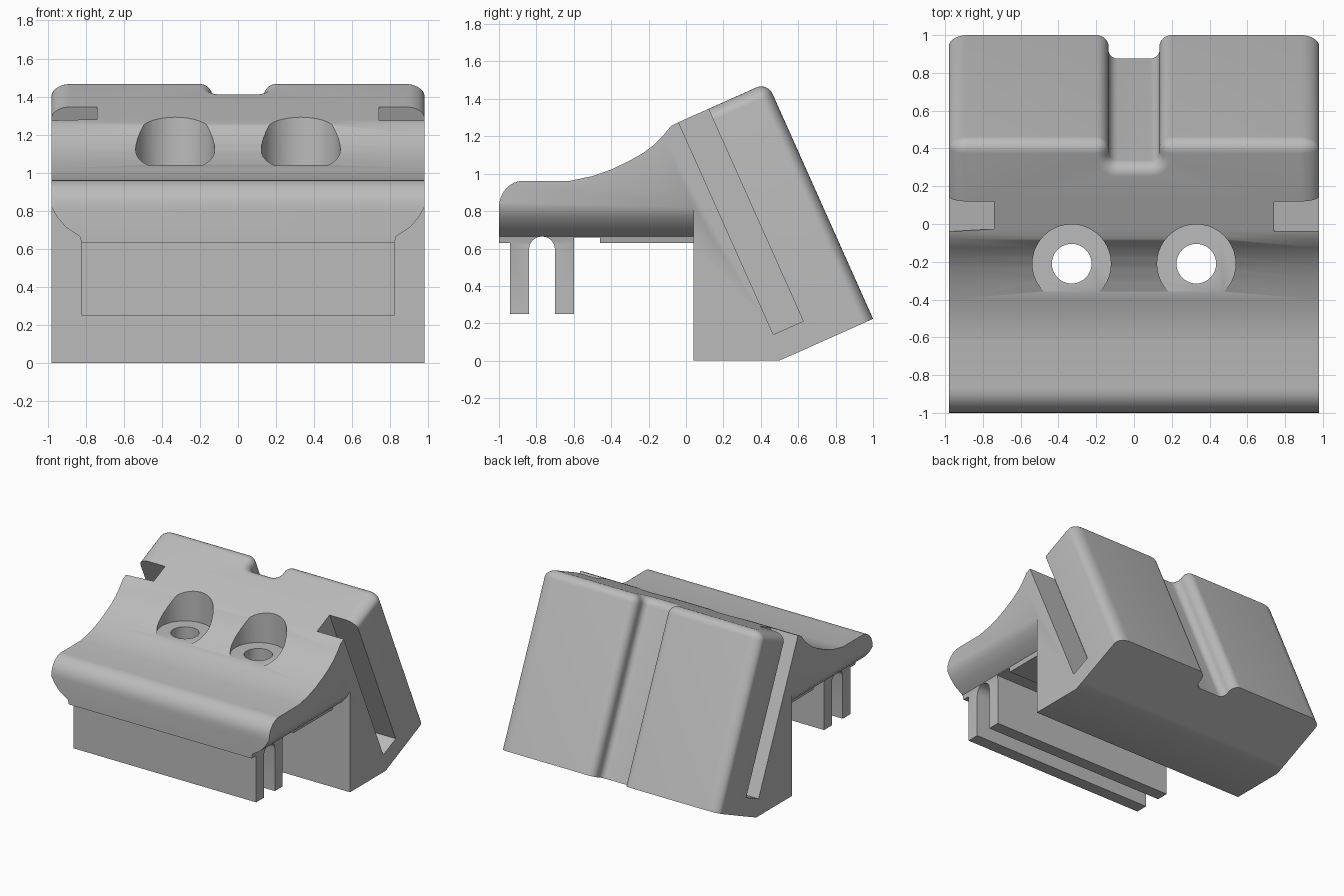
import bpy, bmesh
from math import sin, cos, pi, radians
from mathutils import Vector

if "Cube" in bpy.data.objects:
    bpy.data.objects.remove(bpy.data.objects["Cube"])

grey = bpy.data.materials.new("plain grey")
grey.use_nodes = True
grey.diffuse_color = (0.5, 0.5, 0.5, 1)
grey.node_tree.nodes["Principled BSDF"].inputs["Base Color"].default_value = (0.5, 0.5, 0.5, 1)

HALF = 0.98                       # half width
ORIGIN = Vector((0, -0.04, 1.275))
U = Vector((0, 0.913, 0.408))     # across the tilted block, toward its back
D = Vector((0, 0.408, -0.913))    # down along the tilted block
LENGTH = 1.384


def tilted(x, u, t):
    return ORIGIN + Vector((x, 0, 0)) + U * u + D * t


def loft(name, rings):
    """Closed solid through rings of equal point count."""
    bm = bmesh.new()
    loops = [[bm.verts.new(p) for p in ring] for ring in rings]
    n = len(loops[0])
    for a, b in zip(loops, loops[1:]):
        for i in range(n):
            bm.faces.new((a[i], a[(i + 1) % n], b[(i + 1) % n], b[i]))
    bm.faces.new(loops[0][::-1])
    bm.faces.new(loops[-1])
    bmesh.ops.remove_doubles(bm, verts=bm.verts, dist=0.0001)
    bmesh.ops.recalc_face_normals(bm, faces=bm.faces)
    mesh = bpy.data.meshes.new(name)
    bm.to_mesh(mesh)
    bm.free()
    mesh.materials.append(grey)
    obj = bpy.data.objects.new(name, mesh)
    bpy.context.collection.objects.link(obj)
    return obj


def arc(cy, cz, ry, rz, start, end, n=8):
    angles = [radians(start + (end - start) * i / n) for i in range(n + 1)]
    return [(cy + ry * cos(a), cz + rz * sin(a)) for a in angles]


def combine(target, tool, operation):
    tool.hide_render = True
    mod = target.modifiers.new(operation, 'BOOLEAN')
    mod.operation, mod.solver, mod.object = operation, 'EXACT', tool
    bpy.context.view_layer.objects.active = target
    bpy.ops.object.modifier_apply(modifier=mod.name)
    bpy.data.objects.remove(tool)


# Side profile: foot, tilted joint, coved arm, rounded nose, two hanging ribs
joint = [tilted(0, 0.1, t) for t in (LENGTH, 0)]
profile = [(0.04, 0), (0.497, 0)] + [(p.y, p.z) for p in joint]
profile += [(-0.04, 1.275), (-0.08, 1.255), (-0.125, 1.2), (-0.17, 1.155), (-0.23, 1.11),
            (-0.3, 1.07), (-0.4, 1.022), (-0.5, 0.987), (-0.62, 0.962)]
profile += arc(-0.87, 0.82, 0.13, 0.142, 90, 180)
profile += [(-1, 0.63), (-0.94, 0.63), (-0.94, 0.25), (-0.84, 0.25)]
profile += arc(-0.77, 0.595, 0.07, 0.07, 180, 0)
profile += [(-0.7, 0.25), (-0.6, 0.25), (-0.6, 0.66), (-0.46, 0.66), (-0.46, 0.63), (0.04, 0.63)]
body = loft("clamp_body", [[(x, y, z) for y, z in profile] for x in (-HALF, HALF)])

# Trim the arm's lower side corners and the rib ends
edge = [(1.2, 0.82), (HALF, 0.82), (0.95, 0.767), (0.905, 0.715), (0.83, 0.665),
        (0.822, 0.63), (0.822, 0.1), (1.2, 0.1)]
for s in (-1, 1):
    trim = loft("side_trim", [[(s * x, y, z) for x, z in edge] for y in (-1.2, 0.04)])
    combine(body, trim, 'DIFFERENCE')

# Tilted rear block: outline with a central groove and a rounded top rim.
# Each outline point also carries its inward offset at the rim.
R, BACK, DEPTH, FILLET = 0.066, 0.521, 0.137, 0.05
half = [(HALF, 0.05, 0.1, 0)]
for c, rx, start, end in ((HALF - 0.1, 0.1, 0, 90), (0.135 + R, R, 90, 180)):
    for ox, ou in arc(0, 0, rx, R, start, end):
        half.append((c + ox, BACK - R + ou, ox, ou))
for cx, cu in arc(0, 0, 1, 1, 0, -90):
    half.append((0.135 - FILLET + FILLET * cx, BACK - DEPTH + FILLET + FILLET * cu, -R * cx, -R * cu))
outline = half + [(-x, u, -ox, ou) for x, u, ox, ou in reversed(half)]
rings = [[tilted(x, u, LENGTH) for x, u, _, _ in outline]]
for k in range(9):
    a = k / 8 * pi / 2
    f = 1 - cos(a)
    rings.append([tilted(x - ox * f, u - ou * f, R * (1 - sin(a))) for x, u, ox, ou in outline])
combine(body, loft("rear_block", rings), 'UNION')

# Side slots, open at the top
for s in (-1, 1):
    corners = [(0.74, 0), (1.2, 0), (1.2, 0.175), (0.74, 0.175)]
    slot = loft("side_slot", [[tilted(s * x, u, t) for x, u in corners] for t in (-0.2, 1.243)])
    combine(body, slot, 'DIFFERENCE')

# Counterbored screw holes
for x in (-0.33, 0.33):
    for radius, low in ((0.208, 1.042), (0.105, 0.4)):
        circle = arc(x, -0.21, radius, radius, 0, 360, 40)[:-1]
        bore = loft("screw_bore", [[(px, py, z) for px, py in circle] for z in (low, 1.7)])
        combine(body, bore, 'DIFFERENCE')

# Smooth curved areas, keep edges sharp
bpy.ops.object.select_all(action='DESELECT')
body.select_set(True)
bpy.context.view_layer.objects.active = body
bpy.ops.object.shade_smooth_by_angle(angle=radians(30))
